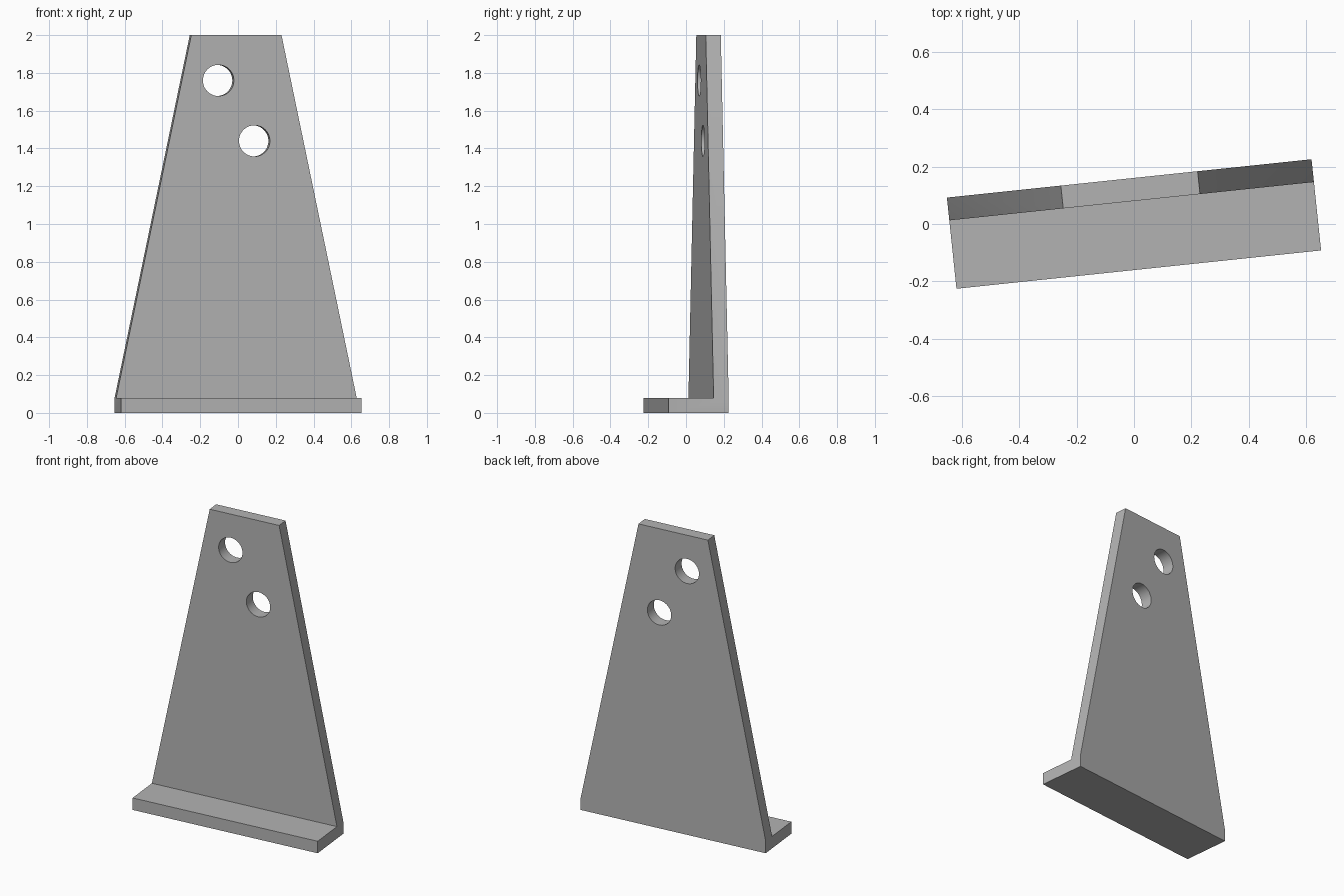
import bpy, bmesh, math
from mathutils import Matrix

cube = bpy.data.objects.get("Cube")
if cube:
    bpy.data.objects.remove(cube, do_unlink=True)

HALF, TOP_HALF, DEPTH, THICK, HEIGHT = 0.64, 0.24, 0.16, 0.08, 2.0
TURN = Matrix.Rotation(math.radians(6), 4, "Z")

grey = bpy.data.materials.new("plain grey")
grey.use_nodes = True
colour = (0.45, 0.45, 0.45, 1)
grey.diffuse_color = colour
grey.node_tree.nodes["Principled BSDF"].inputs["Base Color"].default_value = colour


def make_object(name, bm):
    bmesh.ops.recalc_face_normals(bm, faces=bm.faces)
    mesh = bpy.data.meshes.new(name)
    bm.to_mesh(mesh)
    bm.free()
    mesh.materials.append(grey)
    obj = bpy.data.objects.new(name, mesh)
    obj.matrix_world = TURN
    bpy.context.collection.objects.link(obj)
    return obj


# L-shaped bracket: side profile pulled along x, upright tapered to the top
front = DEPTH - THICK
profile = [(-DEPTH, 0), (DEPTH, 0), (DEPTH, THICK), (DEPTH, HEIGHT),
           (front, HEIGHT), (front, THICK), (-DEPTH, THICK)]
bm = bmesh.new()
ends = [[bm.verts.new((x, y, z)) for y, z in profile] for x in (-HALF, HALF)]
for end in ends:
    bm.faces.new([end[i] for i in (0, 1, 2, 5, 6)])
    bm.faces.new(end[2:6])
for i in range(len(profile)):
    j = (i + 1) % len(profile)
    bm.faces.new((ends[0][i], ends[0][j], ends[1][j], ends[1][i]))
for v in bm.verts:
    if v.co.z > 1:
        v.co.x *= TOP_HALF / HALF
bracket = make_object("angle_bracket", bm)

# Two bolt holes through the upright
bm = bmesh.new()
for x, z in ((-0.096, 1.76), (0.096, 1.44)):
    place = Matrix.Translation((x, 0.12, z)) @ Matrix.Rotation(math.pi / 2, 4, "X")
    bmesh.ops.create_cone(bm, cap_ends=True, segments=48, radius1=0.0825,
                          radius2=0.0825, depth=0.3, matrix=place)
cutter = make_object("hole_cutter", bm)
cutter.hide_render = True

cut = bracket.modifiers.new("bolt_holes", "BOOLEAN")
cut.operation = "DIFFERENCE"
cut.solver = "EXACT"
cut.object = cutter
bpy.context.view_layer.objects.active = bracket
bracket.select_set(True)
bpy.ops.object.modifier_apply(modifier=cut.name)
bpy.data.objects.remove(cutter, do_unlink=True)
bpy.ops.object.shade_smooth_by_angle(angle=math.radians(30))
